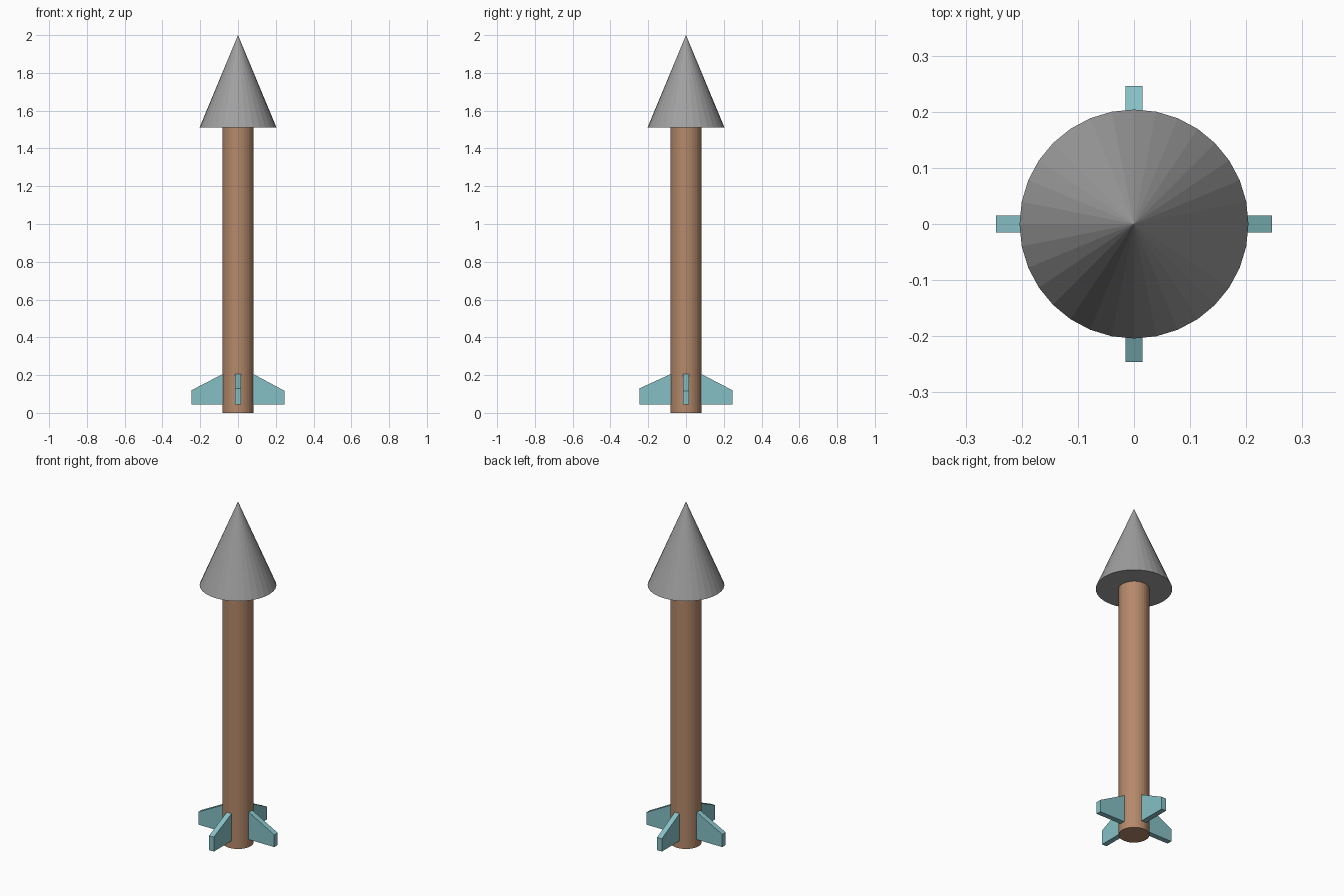
import bpy, bmesh, math
from mathutils import Matrix

if "Cube" in bpy.data.objects:
    bpy.data.objects.remove(bpy.data.objects["Cube"])


def material(name, rgb):
    m = bpy.data.materials.new(name)
    m.diffuse_color = (*rgb, 1.0)
    m.use_nodes = True
    m.node_tree.nodes["Principled BSDF"].inputs["Base Color"].default_value = m.diffuse_color
    return m


GREY = material("grey", (0.35, 0.35, 0.35))
BROWN = material("brown", (0.46, 0.25, 0.145))
TEAL = material("teal", (0.24, 0.53, 0.56))


def finish(name, bm, mat):
    bmesh.ops.recalc_face_normals(bm, faces=bm.faces[:])
    me = bpy.data.meshes.new(name)
    bm.to_mesh(me)
    bm.free()
    me.materials.append(mat)
    ob = bpy.data.objects.new(name, me)
    bpy.context.collection.objects.link(ob)
    return ob


def cone(name, r1, r2, z1, z2, mat):
    bm = bmesh.new()
    bmesh.ops.create_cone(bm, cap_ends=True, segments=32, radius1=r1, radius2=r2,
                          depth=z2 - z1, matrix=Matrix.Translation((0, 0, (z1 + z2) / 2)))
    return finish(name, bm, mat)


def fin(name, angle, tip_top):
    # side profile (radius, height), root sunk slightly into the shaft
    profile = [(0.07, 0.045), (0.246, 0.045), (0.246, tip_top), (0.082, 0.205), (0.07, 0.205)]
    bm = bmesh.new()
    face = bm.faces.new([bm.verts.new((r, -0.0155, z)) for r, z in profile])
    ext = bmesh.ops.extrude_face_region(bm, geom=[face])
    verts = [v for v in ext["geom"] if isinstance(v, bmesh.types.BMVert)]
    bmesh.ops.translate(bm, verts=verts, vec=(0, 0.031, 0))
    bmesh.ops.transform(bm, matrix=Matrix.Rotation(angle, 4, 'Z'), verts=bm.verts[:])
    return finish(name, bm, TEAL)


# shaft and pointed head
cone("shaft", 0.082, 0.082, 0.0, 1.515, BROWN)
cone("nose_cone", 0.204, 0.0, 1.51, 2.0, GREY)

# four tail fins
for i, (side, top) in enumerate([("right", 0.117), ("back", 0.12), ("left", 0.12), ("front", 0.13)]):
    fin(f"{side}_fin", i * math.pi / 2, top)
